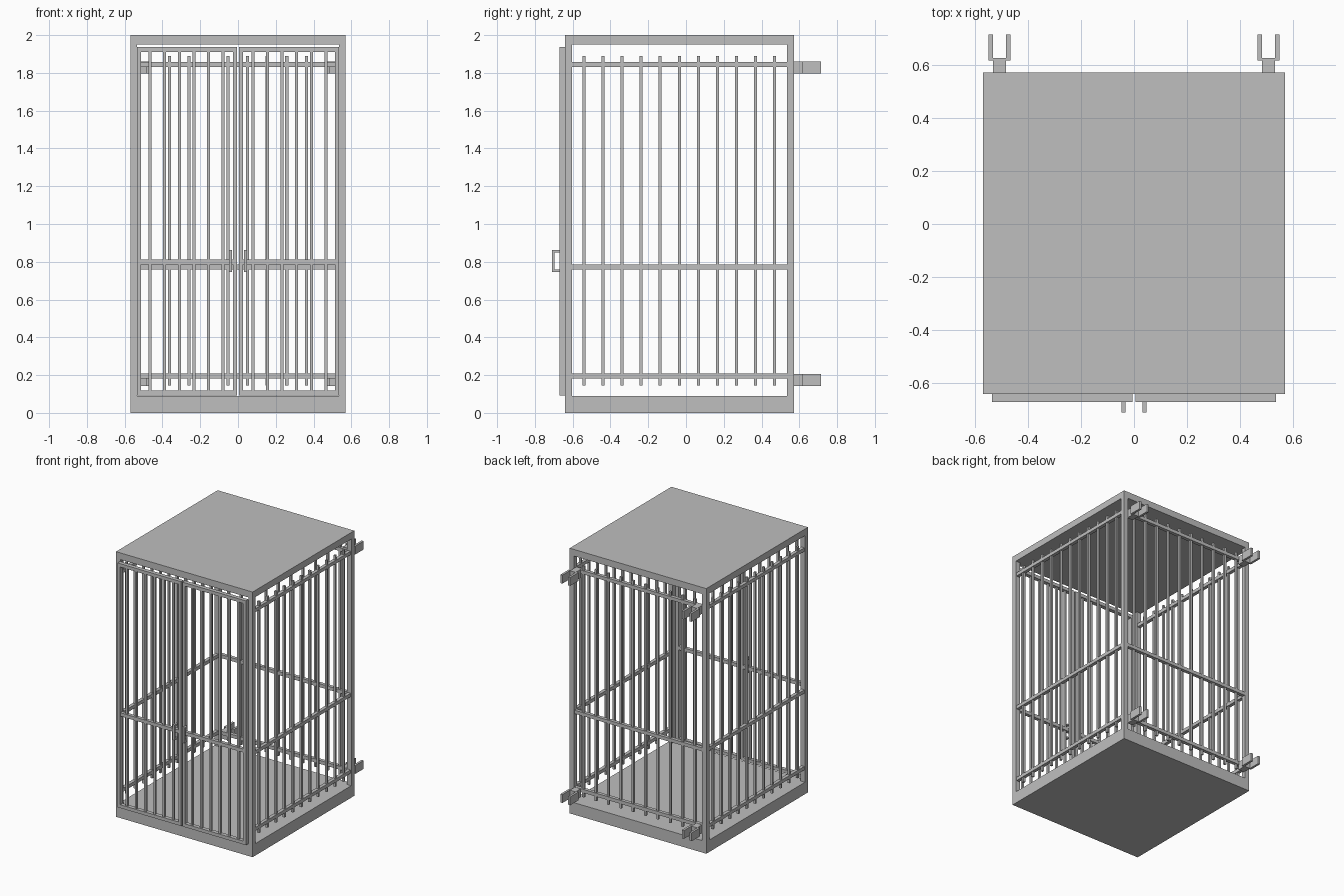
import bpy
import bmesh
from mathutils import Matrix, Vector

if "Cube" in bpy.data.objects:
    bpy.data.objects.remove(bpy.data.objects["Cube"])

steel = bpy.data.materials.new("grey_steel")
steel.diffuse_color = (0.52, 0.52, 0.52, 1)
steel.use_nodes = True
steel.node_tree.nodes["Principled BSDF"].inputs["Base Color"].default_value = steel.diffuse_color


def build(name, boxes):
    """One object made of boxes given as ((x0, x1), (y0, y1), (z0, z1))."""
    bm = bmesh.new()
    for box in boxes:
        size = [abs(b - a) for a, b in box]
        centre = Vector([(a + b) / 2 for a, b in box])
        bmesh.ops.create_cube(
            bm, size=1, matrix=Matrix.Translation(centre) @ Matrix.Diagonal((*size, 1)))
    mesh = bpy.data.meshes.new(name)
    bm.to_mesh(mesh)
    bm.free()
    mesh.materials.append(steel)
    ob = bpy.data.objects.new(name, mesh)
    bpy.context.collection.objects.link(ob)
    return ob


def around(c, width):
    return (c - width / 2, c + width / 2)


W, FRONT, BACK = 0.57, -0.64, 0.572      # outer body limits
POST = 0.036                             # corner post width
BAR, RAIL = 0.016, 0.026                 # bar and rail widths
BAR_Z = (0.145, 1.89)
RAIL_Z = (0.195, 0.773, 1.844)
WALL_X, WALL_Y = W - POST / 2, BACK - POST / 2

# Floor and roof slabs
build("floor", [((-W, W), (FRONT, BACK), (0, 0.09))])
build("roof", [((-W, W), (FRONT, BACK), (1.95, 2))])

# Corner posts
build("corner_posts", [
    (xs, ys, (0.09, 1.95))
    for xs in ((-W, -W + POST), (W - POST, W))
    for ys in ((FRONT, FRONT + POST), (BACK - POST, BACK))])

# Back wall: rails and bars
build("back_rails", [((-W + POST, W - POST), around(WALL_Y, RAIL), around(z, RAIL))
                     for z in RAIL_Z])
build("back_bars", [(around(-0.465 + i * 0.1033, BAR), around(WALL_Y, BAR), BAR_Z)
                    for i in range(10)])

for side, s in (("left", -1), ("right", 1)):
    # Side wall: rails and bars
    build(side + "_rails", [(around(s * WALL_X, RAIL), (FRONT + POST, BACK - POST),
                             around(z, RAIL)) for z in RAIL_Z])
    build(side + "_bars", [(around(s * WALL_X, BAR), around(-0.54 + i * 0.1009, BAR), BAR_Z)
                           for i in range(11)])

    # Door: frame, middle rail and bars
    inner, outer, t = 0.005, 0.535, 0.022
    z0, z1 = 0.093, 1.936
    dy = (-0.671, -0.641)
    span = (s * (inner + t), s * (outer - t))
    build(side + "_door_frame", [
        ((s * inner, s * (inner + t)), dy, (z0, z1)),
        ((s * (outer - t), s * outer), dy, (z0, z1)),
        (span, dy, (z0, z0 + 0.025)),
        (span, dy, (z1 - 0.025, z1)),
        (span, around(-0.656, RAIL), around(0.798, RAIL))])
    build(side + "_door_bars", [
        (around(s * (0.079 + i * 0.0773), BAR), around(-0.656, BAR), (z0 + 0.02, z1 - 0.02))
        for i in range(6)])

    # Door handle: grip with two prongs
    hx = around(s * 0.04, 0.016)
    build(side + "_door_handle", [
        (hx, (-0.71, -0.697), (0.745, 0.862)),
        (hx, (-0.697, -0.668), (0.745, 0.758)),
        (hx, (-0.697, -0.668), (0.849, 0.862))])

    # Forked mounting brackets on the back
    for level, bz in (("lower", (0.143, 0.206)), ("upper", (1.798, 1.861))):
        build(f"{side}_{level}_bracket", [
            (around(s * 0.507, 0.048), (0.56, 0.626), bz),
            (around(s * 0.5395, 0.017), (0.616, 0.715), bz),
            (around(s * 0.4745, 0.017), (0.616, 0.715), bz)])
